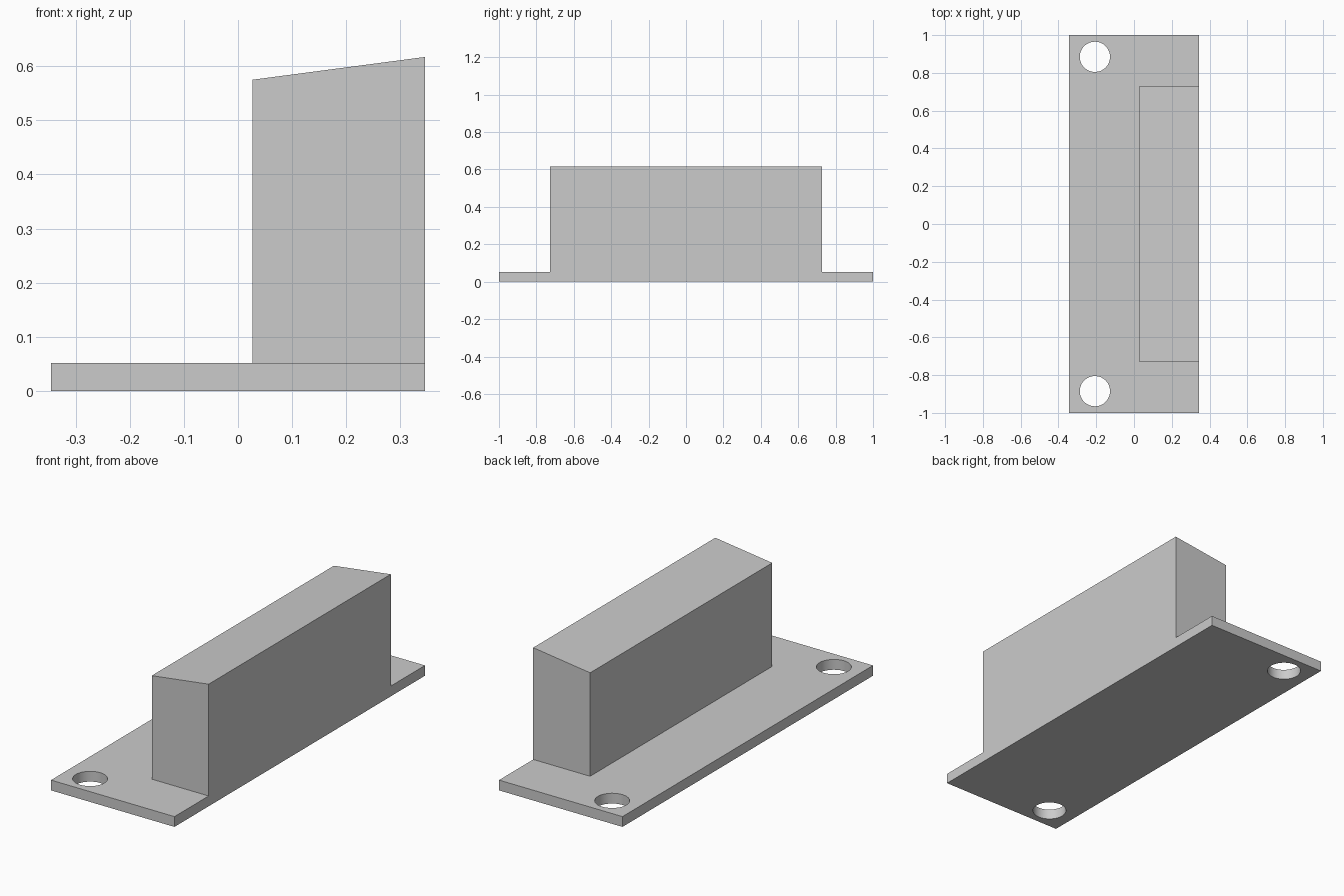
import bpy
import bmesh
import math

cube = bpy.data.objects.get("Cube")
if cube:
    bpy.data.objects.remove(cube, do_unlink=True)

HALF_W, HALF_L, PLATE_T = 0.345, 1.0, 0.052
BLOCK_X, BLOCK_HALF_L = 0.027, 0.727
HOLE_X, HOLE_Y, HOLE_R = -0.207, 0.885, 0.08

grey = bpy.data.materials.new("plain grey")
grey.use_nodes = True
colour = (0.6, 0.6, 0.6, 1)
grey.diffuse_color = colour
grey.node_tree.nodes["Principled BSDF"].inputs["Base Color"].default_value = colour


def prism(name, profile, half_length):
    """Extrude an (x, z) profile along y, centred on y = 0."""
    bm = bmesh.new()
    face = bm.faces.new([bm.verts.new((x, -half_length, z)) for x, z in profile])
    new = bmesh.ops.extrude_face_region(bm, geom=[face])["geom"]
    verts = [v for v in new if isinstance(v, bmesh.types.BMVert)]
    bmesh.ops.translate(bm, verts=verts, vec=(0, 2 * half_length, 0))
    bmesh.ops.recalc_face_normals(bm, faces=bm.faces)
    mesh = bpy.data.meshes.new(name)
    bm.to_mesh(mesh)
    bm.free()
    mesh.materials.append(grey)
    obj = bpy.data.objects.new(name, mesh)
    bpy.context.collection.objects.link(obj)
    return obj


def boolean(obj, other, operation):
    mod = obj.modifiers.new(operation.title(), "BOOLEAN")
    mod.operation, mod.object, mod.solver = operation, other, "EXACT"
    bpy.context.view_layer.objects.active = obj
    bpy.ops.object.modifier_apply(modifier=mod.name)
    bpy.data.objects.remove(other, do_unlink=True)


# Flat mounting plate
bracket = prism("mounting_bracket", [(-HALF_W, 0), (HALF_W, 0),
                (HALF_W, PLATE_T), (-HALF_W, PLATE_T)], HALF_L)

# Upright block with a sloping top, flush with the plate's left edge
block = prism("upright_block", [(BLOCK_X, 0), (HALF_W, 0),
              (HALF_W, 0.617), (BLOCK_X, 0.575)], BLOCK_HALF_L)
boolean(bracket, block, "UNION")

# Screw holes at both ends
for side in (-1, 1):
    bpy.ops.mesh.primitive_cylinder_add(vertices=64, radius=HOLE_R, depth=0.3,
                                        location=(HOLE_X, side * HOLE_Y, 0))
    cutter = bpy.context.object
    cutter.hide_render = True
    cutter.data.materials.append(grey)
    boolean(bracket, cutter, "DIFFERENCE")

# Smooth hole walls, sharp edges elsewhere
bpy.ops.object.select_all(action="DESELECT")
bracket.select_set(True)
bpy.context.view_layer.objects.active = bracket
bpy.ops.object.shade_smooth_by_angle(angle=math.radians(30))
